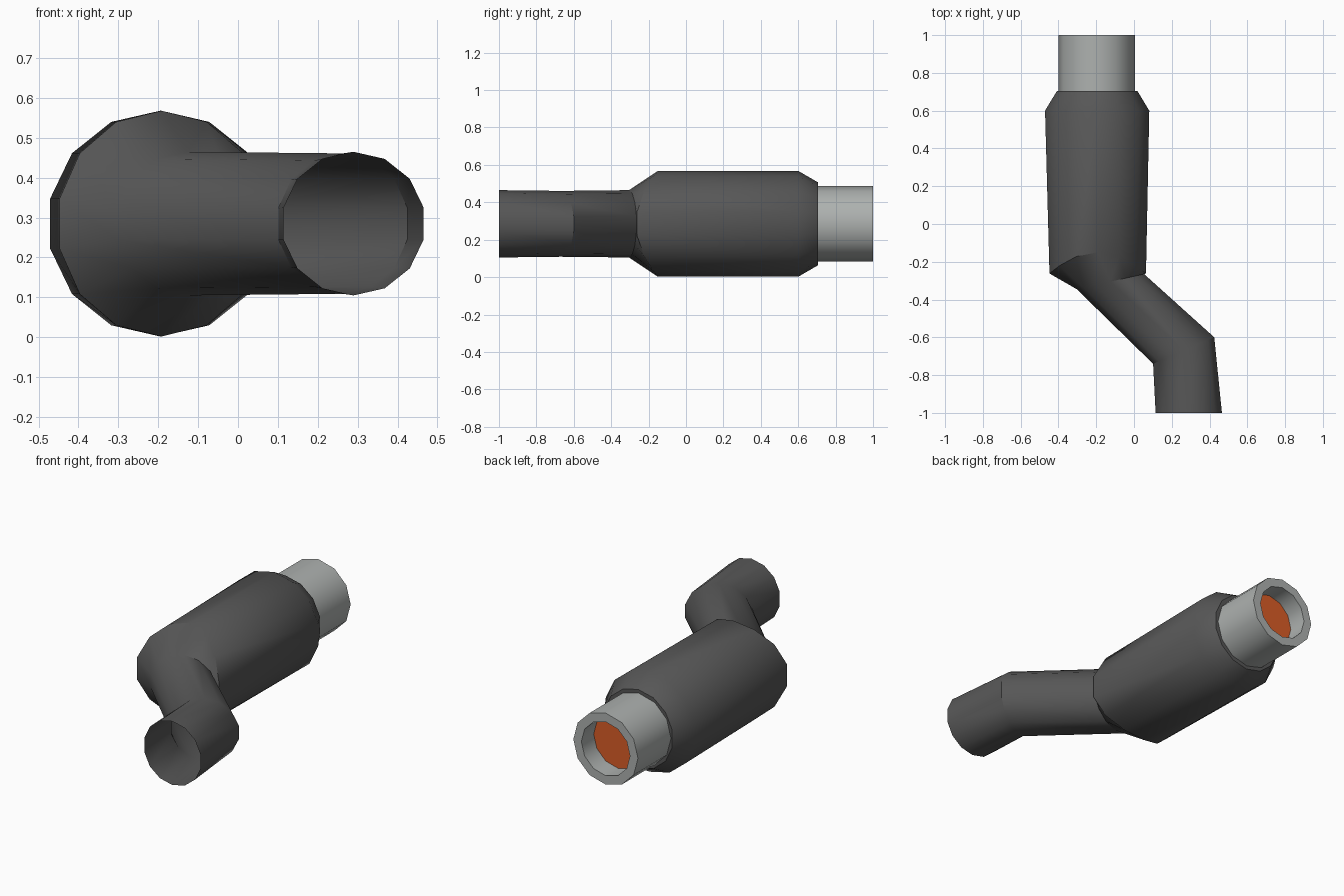
import bpy, bmesh, math

if "Cube" in bpy.data.objects:
    bpy.data.objects.remove(bpy.data.objects["Cube"])


def material(name, rgb):
    m = bpy.data.materials.new(name)
    m.diffuse_color = (*rgb, 1)
    m.use_nodes = True
    m.node_tree.nodes["Principled BSDF"].inputs["Base Color"].default_value = m.diffuse_color
    return m


dark = material("dark grey rubber", (0.095, 0.095, 0.095))
silver = material("silver grey", (0.42, 0.44, 0.43))
orange = material("burnt orange", (0.70, 0.11, 0.02))
ZC = 0.285


def loft(name, rings, n, mat, close=False, flip=False):
    """Skin a list of rings; each ring is a function angle -> (x, y, z)."""
    bm = bmesh.new()
    loops = [[bm.verts.new(r(2 * math.pi * i / n)) for i in range(n)] for r in rings]
    pairs = list(zip(loops, loops[1:]))
    if close:
        pairs.append((loops[-1], loops[0]))
    for a, b in pairs:
        for i in range(n):
            j = (i + 1) % n
            bm.faces.new((a[i], a[j], b[j], b[i]))
    if len(rings) == 1:
        bm.faces.new(loops[0])
    bmesh.ops.recalc_face_normals(bm, faces=bm.faces)
    me = bpy.data.meshes.new(name)
    bm.to_mesh(me)
    bm.free()
    me.materials.append(mat)
    ob = bpy.data.objects.new(name, me)
    bpy.context.collection.objects.link(ob)
    bpy.context.view_layer.objects.active = ob
    bpy.ops.object.select_all(action='DESELECT')
    ob.select_set(True)
    bpy.ops.object.shade_smooth_by_angle(angle=math.radians(35))
    return ob


def ring(x, y, rx, rz, skew=0.0, bow=0.0):
    """Upright ring, angle 0 at the top; skew tilts it in plan, bow pushes top and bottom back."""
    return lambda a: (x + rx * math.sin(a),
                      y + skew * math.sin(a) + bow * math.cos(a) ** 2,
                      ZC + rz * math.cos(a))


# bent hollow sleeve: neck, elbow, shoulder, wide barrel, bevelled end
loft("bent_sleeve", [
    ring(0.29, -1.0, 0.18, 0.18),
    ring(0.263, -0.67, 0.166, 0.176, skew=0.072),
    ring(-0.125, -0.305, 0.183, 0.18, skew=0.041),
    ring(-0.192, -0.268, 0.262, 0.283, bow=0.118),
    ring(-0.195, 0.6, 0.283, 0.283),
    ring(-0.195, 0.705, 0.218, 0.222),
    ring(-0.198, 0.705, 0.19, 0.19),
], 14, dark)

# thick-walled metal tube at the back
loft("end_tube", [
    ring(-0.198, 0.68, 0.202, 0.202),
    ring(-0.198, 1.0, 0.202, 0.202),
    ring(-0.198, 1.0, 0.152, 0.152),
    ring(-0.198, 0.68, 0.152, 0.152),
], 12, silver, close=True)

# coloured disc recessed in the tube
loft("inner_disc", [ring(-0.198, 0.89, 0.152, 0.152)], 12, orange)
